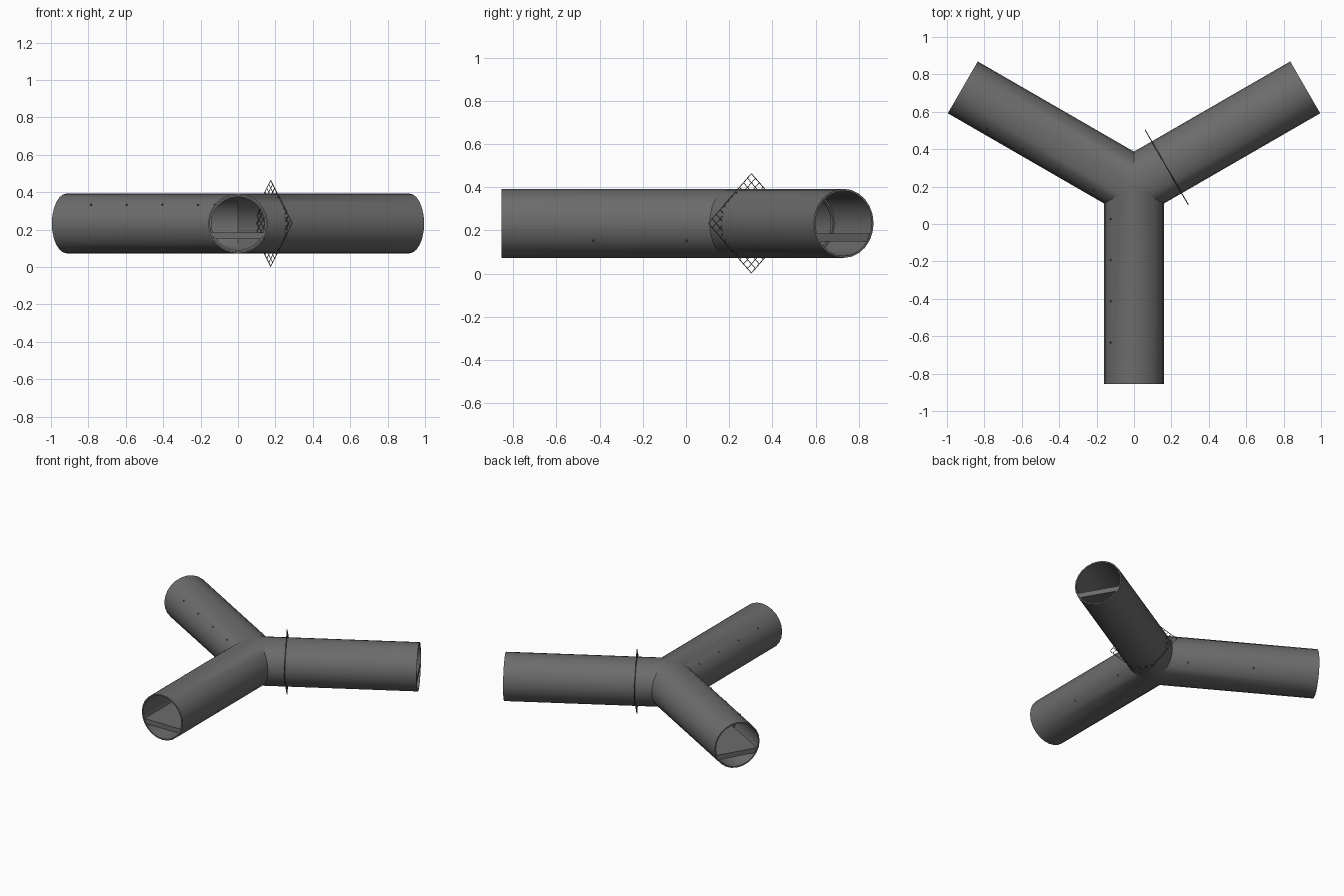
import bpy, bmesh, math
from mathutils import Vector, Matrix

if "Cube" in bpy.data.objects:
    bpy.data.objects.remove(bpy.data.objects["Cube"])

C = Vector((0, 0.202, 0.233))      # junction centre
LEN, R, RI, N = 1.057, 0.16, 0.151, 24
ANGLES = [math.radians(a) for a in (30, 150, 270)]

dark = bpy.data.materials.new("dark_grey")
dark.diffuse_color = (0.15, 0.15, 0.15, 1)
dark.use_nodes = True
dark.node_tree.nodes["Principled BSDF"].inputs["Base Color"].default_value = dark.diffuse_color


def frame(a, d, u, z):
    """Point at distance d along a branch, u sideways, z above the axis."""
    return C + Vector((math.cos(a) * d - math.sin(a) * u,
                       math.sin(a) * d + math.cos(a) * u, z))


def mitre(u):
    return abs(u) / math.tan(math.radians(60))


def finish(name, bm, smooth=True):
    bmesh.ops.remove_doubles(bm, verts=bm.verts, dist=1e-5)
    me = bpy.data.meshes.new(name)
    bm.to_mesh(me)
    bm.free()
    ob = bpy.data.objects.new(name, me)
    bpy.context.collection.objects.link(ob)
    me.materials.append(dark)
    bpy.context.view_layer.objects.active = ob
    if smooth:
        bpy.ops.object.select_all(action='DESELECT')
        ob.select_set(True)
        bpy.ops.object.shade_smooth_by_angle(angle=math.radians(35))
    return ob


def circle(r):
    return [(r * math.cos(2 * math.pi * i / N), r * math.sin(2 * math.pi * i / N))
            for i in range(N)]


def strip(bm, ra, rb):
    for i in range(len(ra)):
        j = (i + 1) % len(ra)
        bm.faces.new((ra[i], ra[j], rb[j], rb[i]))


def ring(bm, a, prof, d=None):
    return [bm.verts.new(frame(a, mitre(u) if d is None else d, u, z)) for u, z in prof]


# Tunnel shell: three mitred tubes with outer wall, inner wall and end rims
bm = bmesh.new()
for a in ANGLES:
    o0, o1 = ring(bm, a, circle(R)), ring(bm, a, circle(R), LEN)
    i0, i1 = ring(bm, a, circle(RI)), ring(bm, a, circle(RI), LEN)
    strip(bm, o0, o1)
    strip(bm, o1, i1)
    strip(bm, i1, i0)
bmesh.ops.recalc_face_normals(bm, faces=bm.faces)
finish("tunnel_shell", bm)

# Walkway floor: a thick plate across each tube
top, bot = -0.048, -0.083
wt, wb = math.sqrt(RI**2 - top**2), math.sqrt(RI**2 - bot**2)
prof = [(-wt, top), (0, top), (wt, top), (wb, bot), (0, bot), (-wb, bot)]
bm = bmesh.new()
for a in ANGLES:
    f0, f1 = ring(bm, a, prof), ring(bm, a, prof, LEN - 0.005)
    strip(bm, f0, f1)
    bm.faces.new(f1)
bmesh.ops.remove_doubles(bm, verts=bm.verts, dist=1e-5)
bmesh.ops.recalc_face_normals(bm, faces=bm.faces)
finish("walkway_floor", bm, False)

# Inner support ribs
bm = bmesh.new()
for a in ANGLES:
    for d in (0.35, 0.70):
        rings = [ring(bm, a, circle(r), d + s)
                 for r, s in ((RI, -0.01), (0.143, -0.01), (0.143, 0.01), (RI, 0.01))]
        for p, q in zip(rings, rings[1:]):
            strip(bm, p, q)
bmesh.ops.recalc_face_normals(bm, faces=bm.faces)
finish("support_ribs", bm)

# Wall studs along the left and front branches
bm = bmesh.new()
studs = [(1, 1, 0.22 * k + 0.175, 0.10) for k in range(4)]
studs += [(2, -1, 0.22 * k + 0.175, 0.10) for k in range(4)]
studs += [(1, -1, 0.43 * k + 0.2, -0.08) for k in range(2)]
studs += [(2, 1, 0.43 * k + 0.2, -0.08) for k in range(2)]
for b, side, d, z in studs:
    u = side * math.sqrt(R**2 - z**2)
    bmesh.ops.create_icosphere(bm, subdivisions=1, radius=0.006,
                               matrix=Matrix.Translation(frame(ANGLES[b], d, u, z)))
finish("wall_studs", bm, False)

# Diamond wire grating across the right branch
bm = bmesh.new()
h = 0.23 / math.sqrt(2)
m = (Matrix.Translation(frame(ANGLES[0], 0.202, 0, 0))
     @ Matrix.Rotation(ANGLES[0], 4, 'Z')
     @ Matrix.Rotation(math.pi / 2, 4, 'Y')
     @ Matrix.Rotation(math.pi / 4, 4, 'Z'))
bmesh.ops.create_grid(bm, x_segments=11, y_segments=11, size=h, matrix=m)
g = finish("wire_grating", bm, False)
w = g.modifiers.new("wires", 'WIREFRAME')
w.thickness = 0.005
w.use_boundary = True
w.use_even_offset = False
